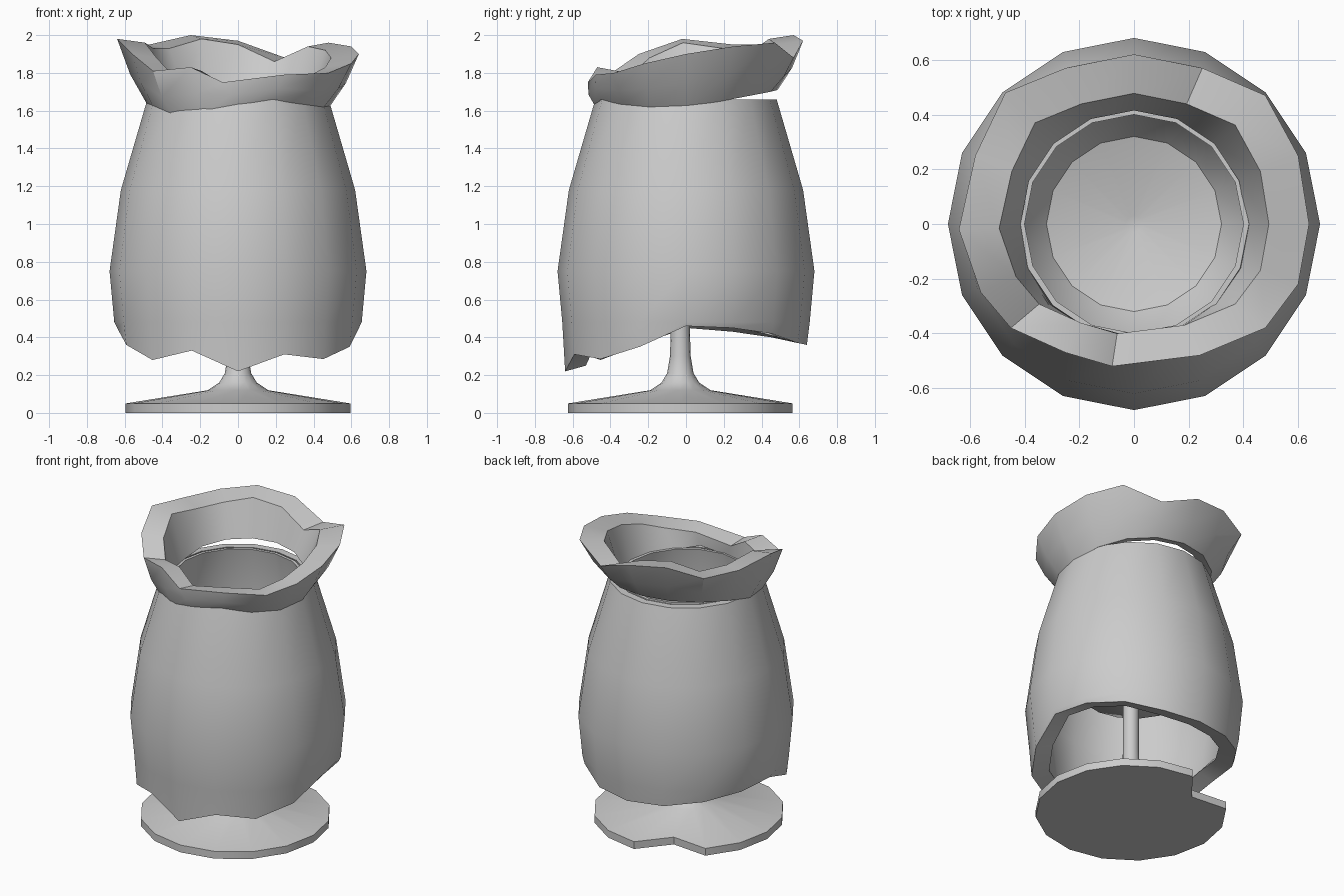
import bpy, math

if "Cube" in bpy.data.objects:
    bpy.data.objects.remove(bpy.data.objects["Cube"])

N = 16
ANG = [2 * math.pi * i / N for i in range(N)]


def ring(r, z, cy=0.0):
    """One 16-point ring; r and z may be a number or a list per angle."""
    rs = r if isinstance(r, list) else [r] * N
    zs = z if isinstance(z, list) else [z] * N
    return [(rs[i] * math.cos(a), rs[i] * math.sin(a) + cy, zs[i]) for i, a in enumerate(ANG)]


def loft(name, rings, closed=False, cap_start=False, cap_end=False, angle=35):
    verts = [p for rg in rings for p in rg]
    faces = []
    n = len(rings)
    for k in range(n if closed else n - 1):
        a, b = k * N, ((k + 1) % n) * N
        for i in range(N):
            j = (i + 1) % N
            faces.append((a + i, a + j, b + j, b + i))
    if cap_start:
        faces.append(tuple(reversed(range(N))))
    if cap_end:
        faces.append(tuple(range((n - 1) * N, n * N)))
    mesh = bpy.data.meshes.new(name)
    mesh.from_pydata(verts, [], faces)
    ob = bpy.data.objects.new(name, mesh)
    bpy.context.collection.objects.link(ob)
    bpy.ops.object.select_all(action='DESELECT')
    ob.select_set(True)
    bpy.context.view_layer.objects.active = ob
    bpy.ops.object.mode_set(mode='EDIT')
    bpy.ops.mesh.select_all(action='SELECT')
    bpy.ops.mesh.normals_make_consistent(inside=False)
    bpy.ops.object.mode_set(mode='OBJECT')
    bpy.ops.object.shade_smooth_by_angle(angle=math.radians(angle))
    return ob


# Foot plate (with one chipped corner), stem and hidden bowl
foot_r = [0.595] * N
foot_r[5] = 0.43
cy = -0.03
profile = [(0.16, 0.12), (0.10, 0.16), (0.07, 0.21), (0.055, 0.30), (0.05, 0.45), (0.05, 0.78),
           (0.34, 0.86), (0.49, 1.05), (0.51, 1.2), (0.42, 1.66),
           (0.40, 1.66), (0.48, 1.2), (0.46, 1.07), (0.32, 0.89), (0.03, 0.81)]
rings = [ring(foot_r, 0, cy), ring(foot_r, 0.05, cy)]
rings += [ring(r, z, cy if z < 0.8 else 0) for r, z in profile]
loft("goblet", rings, cap_start=True, cap_end=True)

# Thick outer wrap with a ragged hem
hem = [0.46, 0.45, 0.42, 0.37, 0.36, 0.37, 0.40, 0.43,
       0.45, 0.36, 0.28, 0.33, 0.22, 0.31, 0.285, 0.35]
wall = [(0.655, 0.48), (0.68, 0.75), (0.62, 1.18), (0.48, 1.66),
        (0.43, 1.66), (0.54, 1.18), (0.58, 0.75), (0.55, 0.50)]
rings = [ring(0.64, hem)]
rings += [ring(r, z) for r, z in wall]
rings.append(ring(0.53, [z + 0.03 for z in hem]))
loft("outer_wrap", rings, closed=True)

# Flared wavy collar: rim outline (x, y, z) starting at +x, anticlockwise
rim = [(0.64, 0.0, 1.90), (0.60, 0.25, 1.94), (0.48, 0.47, 1.96), (0.25, 0.57, 1.88),
       (0, 0.62, 1.97), (-0.25, 0.57, 2.0), (-0.47, 0.48, 1.95), (-0.58, 0.25, 1.95),
       (-0.64, -0.02, 1.98), (-0.56, -0.25, 1.90), (-0.45, -0.38, 1.81), (-0.25, -0.47, 1.83),
       (-0.08, -0.52, 1.75), (0.24, -0.48, 1.79), (0.48, -0.38, 1.80), (0.60, -0.22, 1.85)]
low = [1.62, 1.65, 1.68, 1.70, 1.71, 1.71, 1.70, 1.68,
       1.64, 1.62, 1.56, 1.58, 1.63, 1.66, 1.63, 1.61]
base = ring(0.485, low)
neck = ring(0.415, [z + 0.02 for z in low])


def between(a, b, t, bulge=1.0):
    return [tuple((p[k] * (1 - t) + q[k] * t) * (bulge if k < 2 else 1) for k in range(3))
            for p, q in zip(a, b)]


inner = [(x * 0.77, y * 0.77, z - 0.02) for x, y, z in rim]
loft("flared_collar", [base, between(base, rim, 0.45, 1.03), rim, inner, neck], closed=True)
